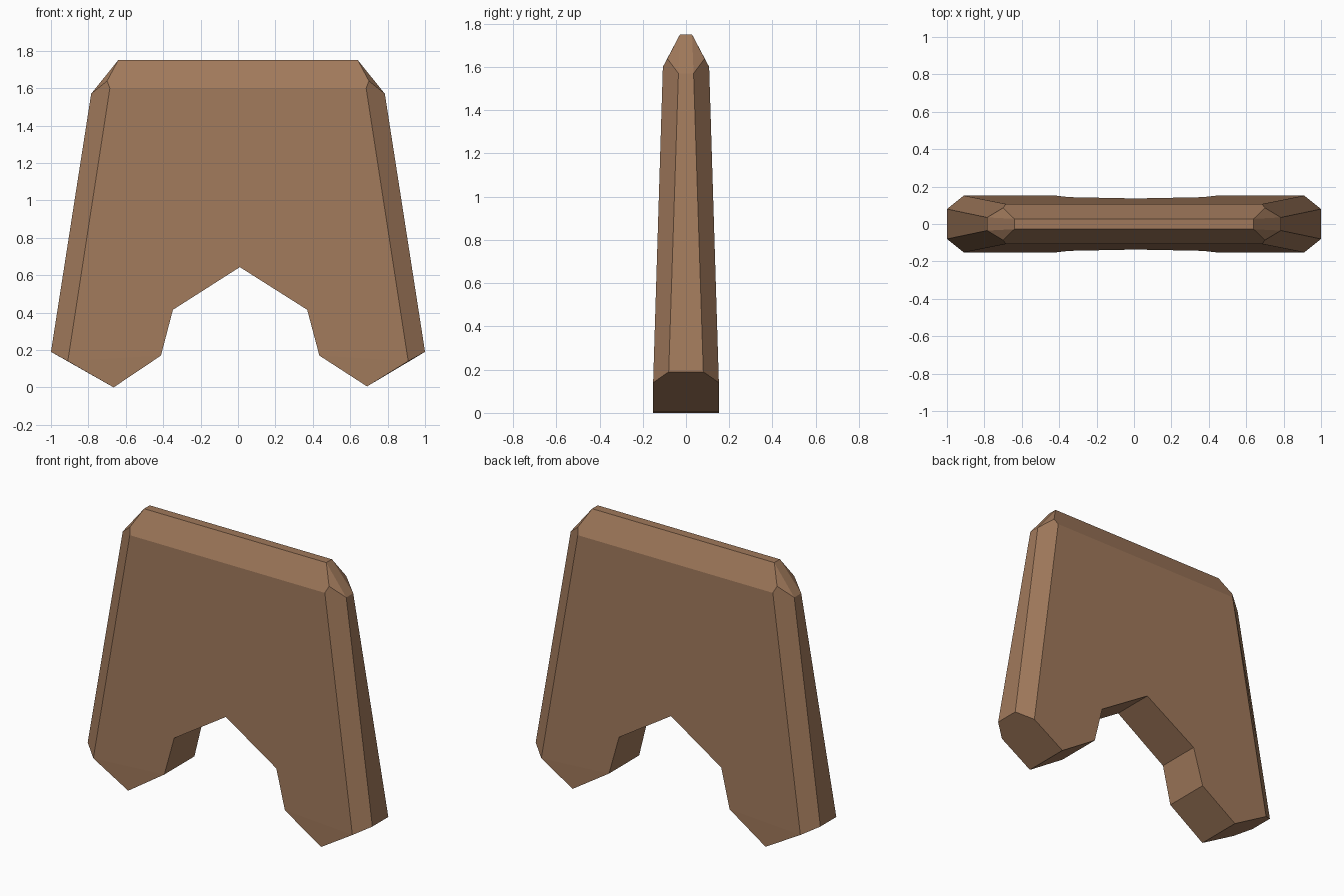
import bpy, bmesh

if "Cube" in bpy.data.objects:
    bpy.data.objects.remove(bpy.data.objects["Cube"])

wood = bpy.data.materials.new("brown wood")
wood.diffuse_color = (0.352, 0.191, 0.105, 1)
wood.use_nodes = True
wood.node_tree.nodes["Principled BSDF"].inputs["Base Color"].default_value = wood.diffuse_color

bm = bmesh.new()


def half_depth(z):
    # the slab thins evenly above the feet
    return 0.152 - 0.045 * (max(z, 0.14) - 0.14) / 1.46


def pair(x, z, y=None):
    # matching front and back vertices
    y = half_depth(z) if y is None else y
    return bm.verts.new((x, -y, z)), bm.verts.new((x, y, z))


# arched underside, from left toe to right toe
arch = [pair(x, z) for x, z in [(-0.665, 0.0), (-0.412, 0.17), (-0.348, 0.415),
                                (0.01, 0.643), (0.37, 0.415), (0.435, 0.17), (0.69, 0.005)]]
for a, b in zip(arch, arch[1:]):
    bm.faces.new((a[0], b[0], b[1], a[1]))

# bevelled ends
ends = {}
for s, toe in ((-1, arch[0]), (1, arch[-1])):
    foot = pair(s * 0.91, 0.14)          # panel edge at the foot
    heel = pair(s * 1.0, 0.19, 0.08)     # outer edge at the foot
    shoulder = pair(s * 0.685, 1.6)      # panel edge at the top
    nick = pair(s * 0.70, 1.638, 0.086)  # bevel junction
    outer = pair(s * 0.785, 1.57, 0.035)
    crest = pair(s * 0.64, 1.75, 0.028)
    ends[s] = foot, shoulder, crest, nick
    bm.faces.new((toe[0], foot[0], heel[0], heel[1], foot[1], toe[1]))
    bm.faces.new((heel[0], heel[1], outer[1], outer[0]))
    bm.faces.new((outer[0], outer[1], crest[1], crest[0]))
    for i in (0, 1):
        bm.faces.new((foot[i], heel[i], outer[i], nick[i], shoulder[i]))
        bm.faces.new((nick[i], outer[i], crest[i]))

# broad panels, feet and top slopes
(lf, ls, lc, ln), (rf, rs, rc, rn) = ends[-1], ends[1]
for i in (0, 1):
    bm.faces.new([lf[i]] + [p[i] for p in arch[1:-1]] + [rf[i], rs[i], ls[i]])
    bm.faces.new((lf[i], arch[0][i], arch[1][i]))
    bm.faces.new((rf[i], arch[-1][i], arch[-2][i]))
    bm.faces.new((ls[i], rs[i], rn[i], rc[i], lc[i], ln[i]))
bm.faces.new((lc[0], rc[0], rc[1], lc[1]))

bmesh.ops.recalc_face_normals(bm, faces=bm.faces)
mesh = bpy.data.meshes.new("arched_slab")
bm.to_mesh(mesh)
bm.free()
mesh.materials.append(wood)
slab = bpy.data.objects.new("arched_slab", mesh)
bpy.context.collection.objects.link(slab)
